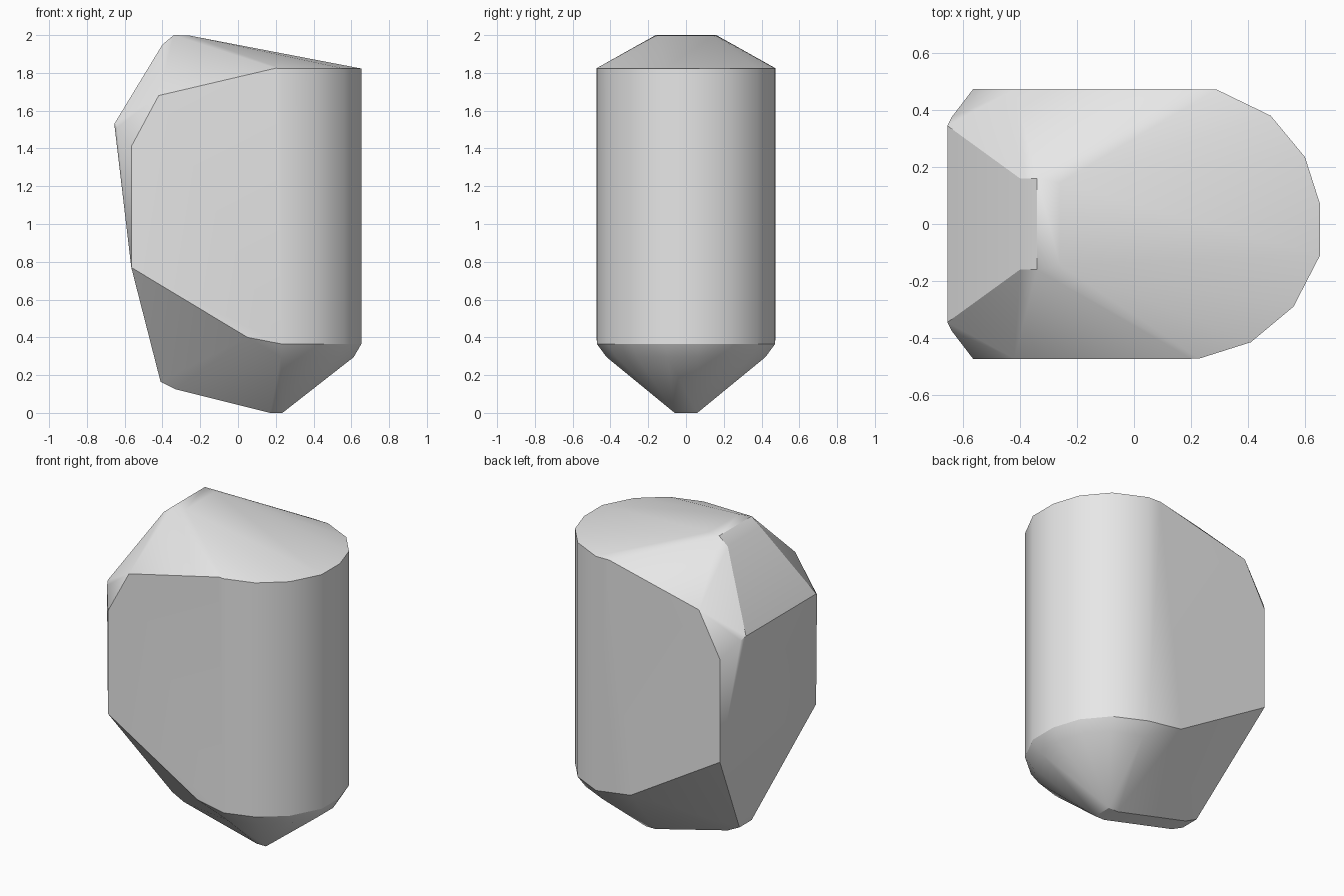
import bpy, bmesh, math

cube = bpy.data.objects.get("Cube")
if cube:
    bpy.data.objects.remove(cube, do_unlink=True)

# Plain grey material
grey = bpy.data.materials.new("plain_grey")
grey.use_nodes = True
colour = (0.8, 0.8, 0.8, 1.0)
grey.diffuse_color = colour
grey.node_tree.nodes["Principled BSDF"].inputs["Base Color"].default_value = colour

# Plan of the rounded end, from front to back
arc = [(0.23, -0.472), (0.41, -0.415), (0.56, -0.29), (0.653, -0.11),
       (0.653, 0.07), (0.6, 0.235), (0.48, 0.38), (0.29, 0.472)]

# Corners that repeat on both sides of the middle plane
paired = [
    (-0.34, 0.16, 2.0), (-0.26, 0.145, 1.998), (-0.40, 0.16, 1.95),    # top ridge
    (-0.655, 0.345, 1.53), (-0.64, 0.375, 1.51),                       # upper shoulder
    (-0.565, 0.473, 1.41), (-0.42, 0.473, 1.68), (0.20, 0.473, 1.825), # side wall, upper edge
    (-0.565, 0.473, 0.77), (0.05, 0.473, 0.40),                        # side wall, lower edge
    (-0.41, 0.06, 0.165), (-0.33, 0.06, 0.125),                        # keel
    (0.17, 0.06, 0.0), (0.235, 0.06, 0.0),
]


def hull_object(name, points):
    """Wrap the corners in a clean convex skin."""
    bm = bmesh.new()
    for p in points:
        bm.verts.new(p)
    bmesh.ops.convex_hull(bm, input=bm.verts[:])
    loose = [v for v in bm.verts if not v.link_faces]
    bmesh.ops.delete(bm, geom=loose, context='VERTS')
    bmesh.ops.dissolve_limit(bm, angle_limit=math.radians(0.5),
                             verts=bm.verts[:], edges=bm.edges[:])
    bmesh.ops.recalc_face_normals(bm, faces=bm.faces[:])
    mesh = bpy.data.meshes.new(name)
    bm.to_mesh(mesh)
    bm.free()
    mesh.materials.append(grey)
    obj = bpy.data.objects.new(name, mesh)
    bpy.context.collection.objects.link(obj)
    return obj


points = [(x, side * y, z) for x, y, z in paired for side in (-1, 1)]
# Upright wall of the rounded end, with a narrow bevel under it
for x, y in arc:
    points += [(x, y, 1.823), (x, y, 0.365)]
    points.append((0.2 + (x - 0.2) * 0.91, y * 0.89, 0.295))

block = hull_object("faceted_block", points)
bpy.ops.object.select_all(action='DESELECT')
block.select_set(True)
bpy.context.view_layer.objects.active = block
bpy.ops.object.shade_smooth_by_angle(angle=math.radians(30))
